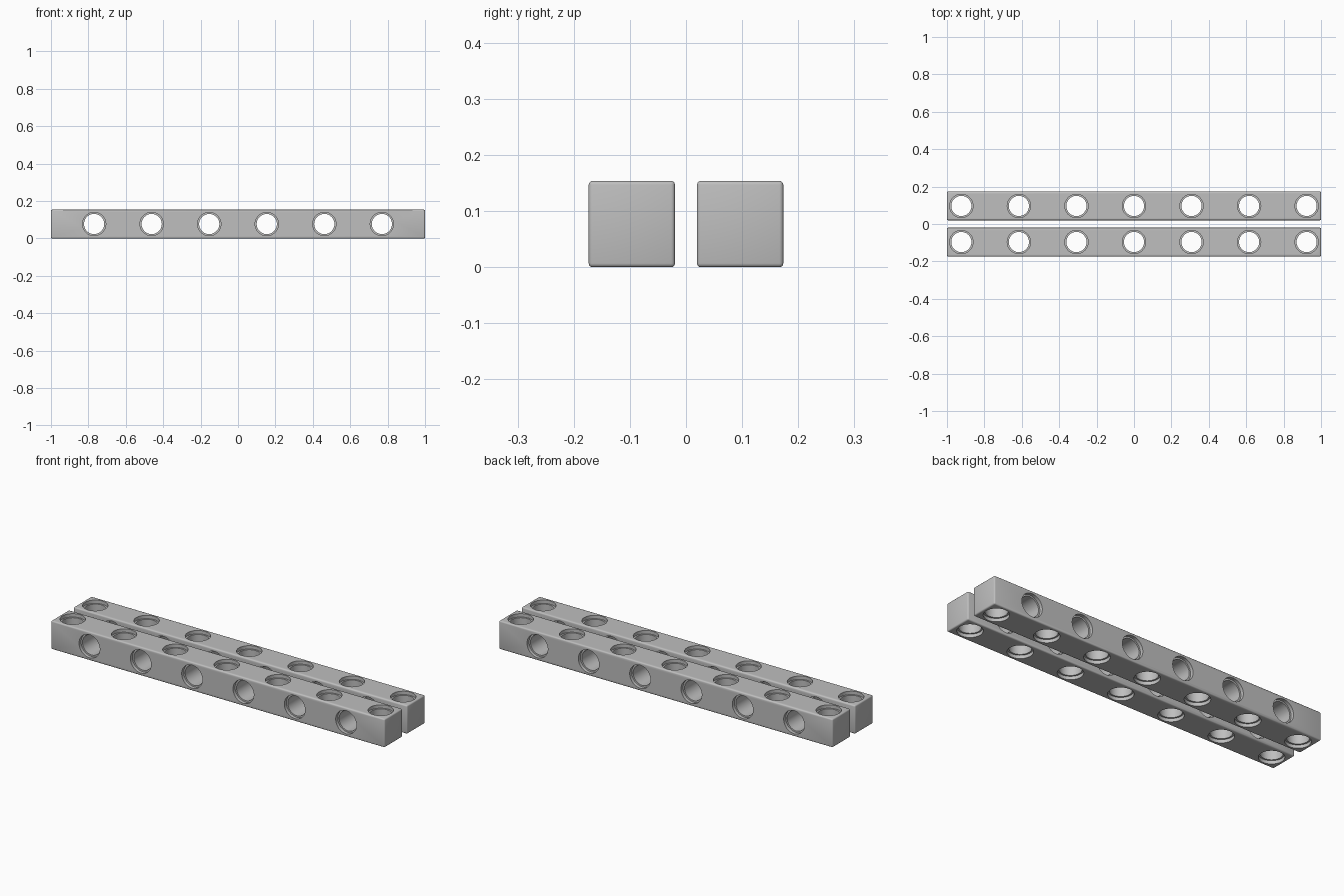
import bpy, bmesh, math
from mathutils import Matrix, Vector

if "Cube" in bpy.data.objects:
    bpy.data.objects.remove(bpy.data.objects["Cube"], do_unlink=True)

LENGTH = 2.0
SIZE = LENGTH / 13        # beam is 13 units long, 1 unit square
OFFSET = 0.0965           # beam centre distance from the middle
HALF = SIZE / 2
BORE, RIM, RIM_DEPTH = 0.054, 0.0625, 0.018

grey = bpy.data.materials.new("light_grey")
grey.use_nodes = True
colour = (0.52, 0.52, 0.52, 1)
grey.diffuse_color = colour
grey.node_tree.nodes["Principled BSDF"].inputs["Base Color"].default_value = colour


def make_object(name, bm):
    mesh = bpy.data.meshes.new(name)
    bmesh.ops.recalc_face_normals(bm, faces=bm.faces)
    bm.to_mesh(mesh)
    bm.free()
    mesh.materials.append(grey)
    obj = bpy.data.objects.new(name, mesh)
    bpy.context.collection.objects.link(obj)
    return obj


def add_bore(bm, matrix, sides=40):
    """Stepped spool: narrow bore with a wider recess at each end."""
    step, end = HALF - RIM_DEPTH, HALF + 0.02
    profile = [(RIM, -end), (RIM, -step), (BORE, -step),
               (BORE, step), (RIM, step), (RIM, end)]
    rings = []
    for r, z in profile:
        angles = [math.tau * i / sides for i in range(sides)]
        rings.append([bm.verts.new(matrix @ Vector((r * math.cos(a), r * math.sin(a), z)))
                      for a in angles])
    for low, high in zip(rings, rings[1:]):
        for i in range(sides):
            j = (i + 1) % sides
            bm.faces.new((low[i], low[j], high[j], high[i]))
    bm.faces.new(rings[0][::-1])
    bm.faces.new(rings[-1])


def make_beam(name, y):
    centre = Matrix.Translation((0, y, HALF))

    # Bar with softly rounded edges
    bm = bmesh.new()
    bmesh.ops.create_cube(bm, size=1, matrix=centre @ Matrix.Diagonal((LENGTH, SIZE, SIZE, 1)))
    bmesh.ops.bevel(bm, geom=bm.edges[:], offset=0.007, segments=3, profile=0.5, affect='EDGES')
    beam = make_object(name, bm)

    # Alternating vertical and sideways bores
    bm = bmesh.new()
    for k in range(-6, 7):
        place = centre @ Matrix.Translation((k * SIZE, 0, 0))
        if k % 2:
            place = place @ Matrix.Rotation(math.pi / 2, 4, 'X')
        add_bore(bm, place)
    cutter = make_object(name + "_cutter", bm)
    cutter.hide_render = True

    cut = beam.modifiers.new("bores", 'BOOLEAN')
    cut.operation, cut.solver, cut.object = 'DIFFERENCE', 'EXACT', cutter
    bpy.ops.object.select_all(action='DESELECT')
    beam.select_set(True)
    bpy.context.view_layer.objects.active = beam
    bpy.ops.object.modifier_apply(modifier=cut.name)
    bpy.data.objects.remove(cutter, do_unlink=True)
    bpy.ops.object.shade_smooth_by_angle(angle=math.radians(35))


# Even positions bored vertically: swap so both end bores face up
make_beam("front_beam", -OFFSET)
make_beam("back_beam", OFFSET)
